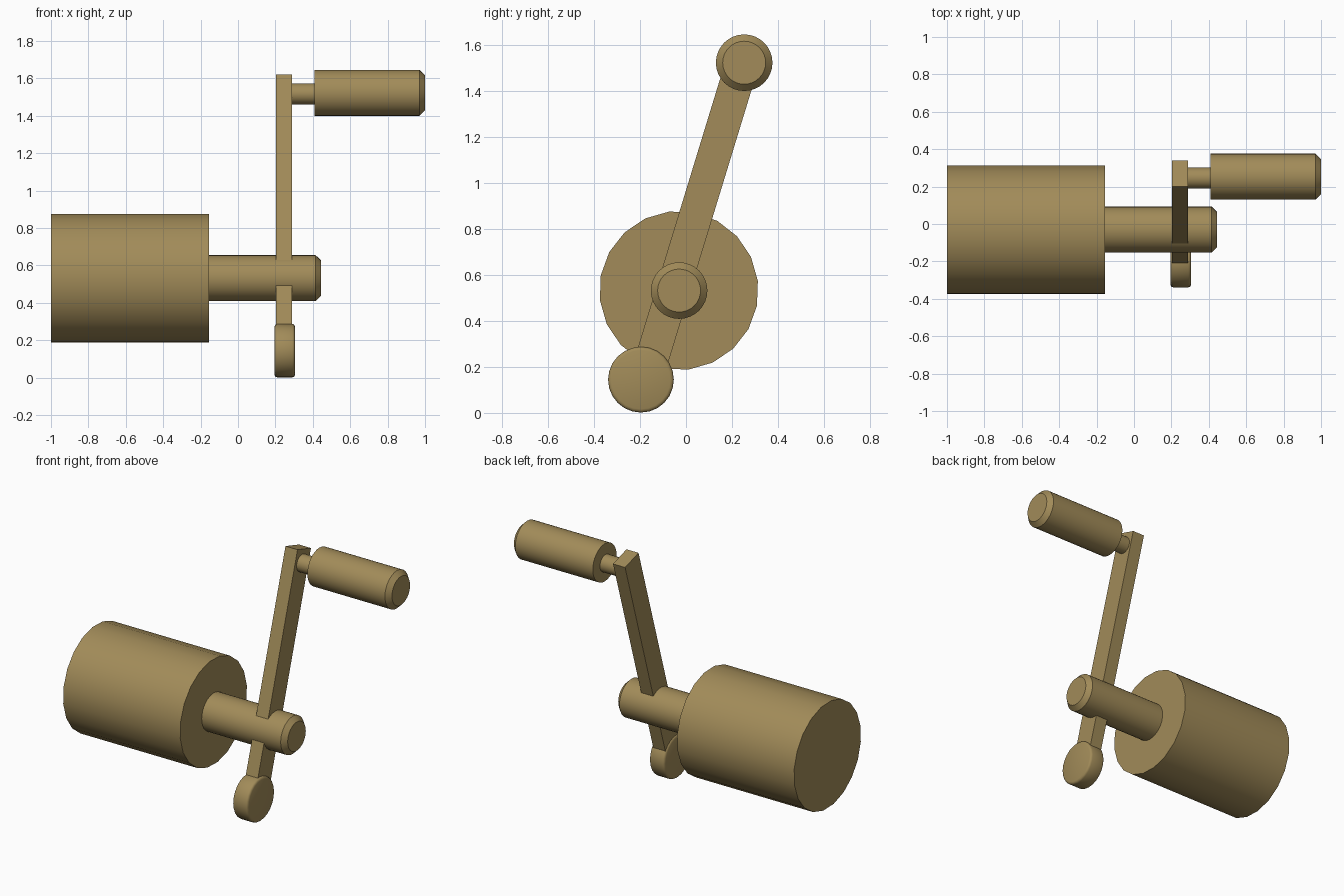
import bpy, bmesh
from math import cos, sin, tan, pi, radians

if "Cube" in bpy.data.objects:
    bpy.data.objects.remove(bpy.data.objects["Cube"])


def finish(name, bm, smooth=True):
    bmesh.ops.recalc_face_normals(bm, faces=bm.faces)
    mesh = bpy.data.meshes.new(name)
    bm.to_mesh(mesh)
    bm.free()
    obj = bpy.data.objects.new(name, mesh)
    bpy.context.collection.objects.link(obj)
    mat = bpy.data.materials.get("brass") or bpy.data.materials.new("brass")
    mat.diffuse_color = (0.36, 0.26, 0.10, 1)
    mat.use_nodes = True
    mat.node_tree.nodes["Principled BSDF"].inputs["Base Color"].default_value = mat.diffuse_color
    mesh.materials.append(mat)
    if smooth:
        bpy.ops.object.select_all(action='DESELECT')
        obj.select_set(True)
        bpy.context.view_layer.objects.active = obj
        bpy.ops.object.shade_smooth_by_angle(angle=radians(32))
    return obj


def turned(name, y, z, profile, sides, offset=0.0):
    """Closed solid turned about an x-parallel axis; profile is (x, radius)."""
    bm = bmesh.new()
    rings = []
    for x, r in profile:
        angles = [radians(offset) + 2 * pi * i / sides for i in range(sides)]
        rings.append([bm.verts.new((x, y + r * cos(a), z + r * sin(a))) for a in angles])
    for a, b in zip(rings, rings[1:]):
        for i in range(sides):
            j = (i + 1) % sides
            bm.faces.new((a[i], a[j], b[j], b[i]))
    bm.faces.new(rings[0])
    bm.faces.new(rings[-1])
    return finish(name, bm)


# Drum and shaft
turned("drum", -0.031, 0.532, [(-1, 0.346), (-0.155, 0.346)], 20, 7)
turned("shaft", -0.03, 0.532,
       [(-0.18, 0.123), (0.415, 0.123), (0.445, 0.0935)], 32)

# Crank arm: a straight tilted bar with square ends
tilt = radians(17)
along, across = (sin(tilt), cos(tilt)), (cos(tilt), -sin(tilt))
top = (0.269, 1.60)
length, half = 1.47, 0.0725
bm = bmesh.new()
corners = [(0, -half), (0, half), (-length, half), (-length, -half)]
verts = [bm.verts.new((0.203,
                       top[0] + s * along[0] + w * across[0],
                       top[1] + s * along[1] + w * across[1])) for s, w in corners]
face = bm.faces.new(verts)
ext = bmesh.ops.extrude_face_region(bm, geom=[face])
bmesh.ops.translate(bm, vec=(0.087, 0, 0),
                    verts=[g for g in ext["geom"] if isinstance(g, bmesh.types.BMVert)])
# extrude keeps the starting face as the back cap
finish("crank_arm", bm, smooth=False)

# Counterweight disc with rounded rims
rim = [(0.195, 0.128), (0.198, 0.136), (0.2025, 0.1405), (0.21, 0.143)]
turned("counterweight", -0.196, 0.1445,
       rim + [(0.5 - x, r) for x, r in reversed(rim)], 24)

# Handle pin and grip
turned("handle_pin", 0.246, 1.517, [(0.25, 0.056), (0.43, 0.056)], 32)
turned("handle_grip", 0.253, 1.523,
       [(0.41, 0.123), (0.97, 0.123), (1.0, 0.0935)], 32)
